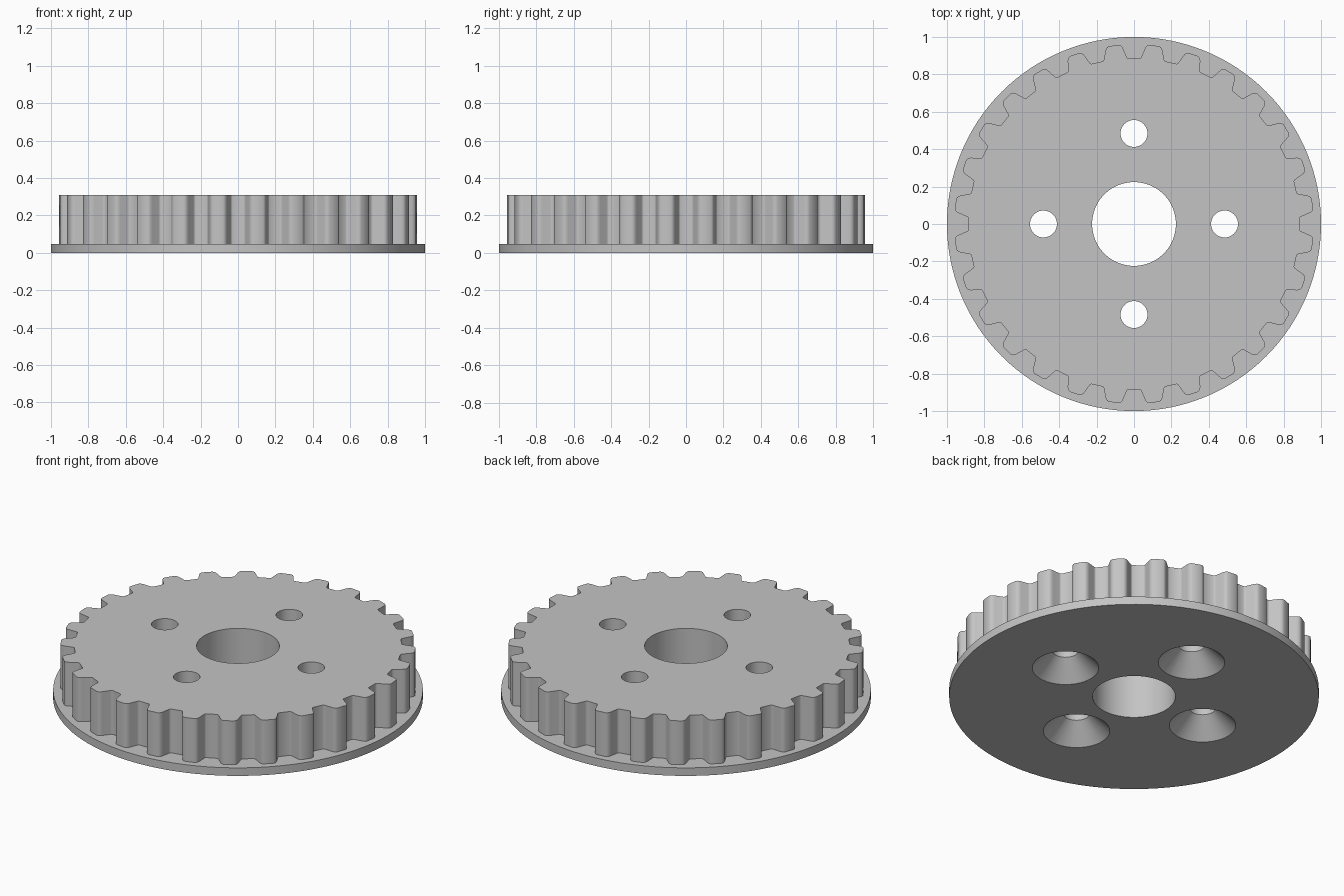
import bpy
import bmesh
import math
from mathutils import Matrix, Vector

cube = bpy.data.objects.get("Cube")
if cube:
    bpy.data.objects.remove(cube, do_unlink=True)

TEETH = 28
TOP = 0.31
FLANGE = 0.048

grey = bpy.data.materials.new("plain grey")
grey.use_nodes = True
colour = (0.55, 0.55, 0.55, 1)
grey.diffuse_color = colour
grey.node_tree.nodes["Principled BSDF"].inputs["Base Color"].default_value = colour


def circle(radius, count, centre=(0, 0)):
    steps = [2 * math.pi * i / count for i in range(count)]
    return [(centre[0] + radius * math.cos(a), centre[1] + radius * math.sin(a)) for a in steps]


def loft(name, sections):
    """Closed solid through outlines stacked at rising heights."""
    bm = bmesh.new()
    rings = [[bm.verts.new((x, y, z)) for x, y in outline] for outline, z in sections]
    for low, high in zip(rings, rings[1:]):
        for i in range(len(low)):
            j = (i + 1) % len(low)
            bm.faces.new((low[i], low[j], high[j], high[i]))
    bm.faces.new(rings[0][::-1])
    bm.faces.new(rings[-1])
    bmesh.ops.recalc_face_normals(bm, faces=bm.faces)
    mesh = bpy.data.meshes.new(name)
    bm.to_mesh(mesh)
    bm.free()
    mesh.materials.append(grey)
    obj = bpy.data.objects.new(name, mesh)
    bpy.context.collection.objects.link(obj)
    return obj


def combine(target, tool, operation):
    mod = target.modifiers.new(operation.lower(), "BOOLEAN")
    mod.operation = operation
    mod.solver = "EXACT"
    mod.object = tool
    bpy.context.view_layer.objects.active = target
    bpy.ops.object.modifier_apply(modifier=mod.name)
    bpy.data.objects.remove(tool, do_unlink=True)


# Toothed outline: one gap with rounded corners, mirrored and repeated
half_gap = [(0.885, 0.030), (0.888, 0.036), (0.895, 0.040), (0.935, 0.057),
            (0.945, 0.062), (0.953, 0.070), (0.957, 0.080)]
gap = [Vector((x, -y)) for x, y in reversed(half_gap)] + [Vector(p) for p in half_gap]
outline = []
for i in range(TEETH):
    turn = Matrix.Rotation(2 * math.pi * i / TEETH, 2)
    outline += [tuple(turn @ p) for p in gap]

# Flange disc joined with the toothed wheel
pulley = loft("toothed_pulley", [(circle(1, 128), 0), (circle(1, 128), FLANGE)])
teeth = loft("toothed_wheel", [(outline, FLANGE / 2), (outline, TOP)])
combine(pulley, teeth, "UNION")

# Central bore
bore = circle(0.224, 96)
combine(pulley, loft("bore_cutter", [(bore, -0.1), (bore, 0.5)]), "DIFFERENCE")

# Four screw holes, countersunk from below
for i in range(4):
    angle = i * math.pi / 2
    centre = (0.484 * math.cos(angle), 0.484 * math.sin(angle))
    wide, narrow = circle(0.20, 48, centre), circle(0.072, 48, centre)
    cutter = loft("screw_hole_cutter", [(wide, -0.02), (narrow, 0.108), (narrow, 0.5)])
    combine(pulley, cutter, "DIFFERENCE")

bpy.ops.object.select_all(action="DESELECT")
pulley.select_set(True)
bpy.context.view_layer.objects.active = pulley
bpy.ops.object.shade_smooth_by_angle(angle=math.radians(35))
